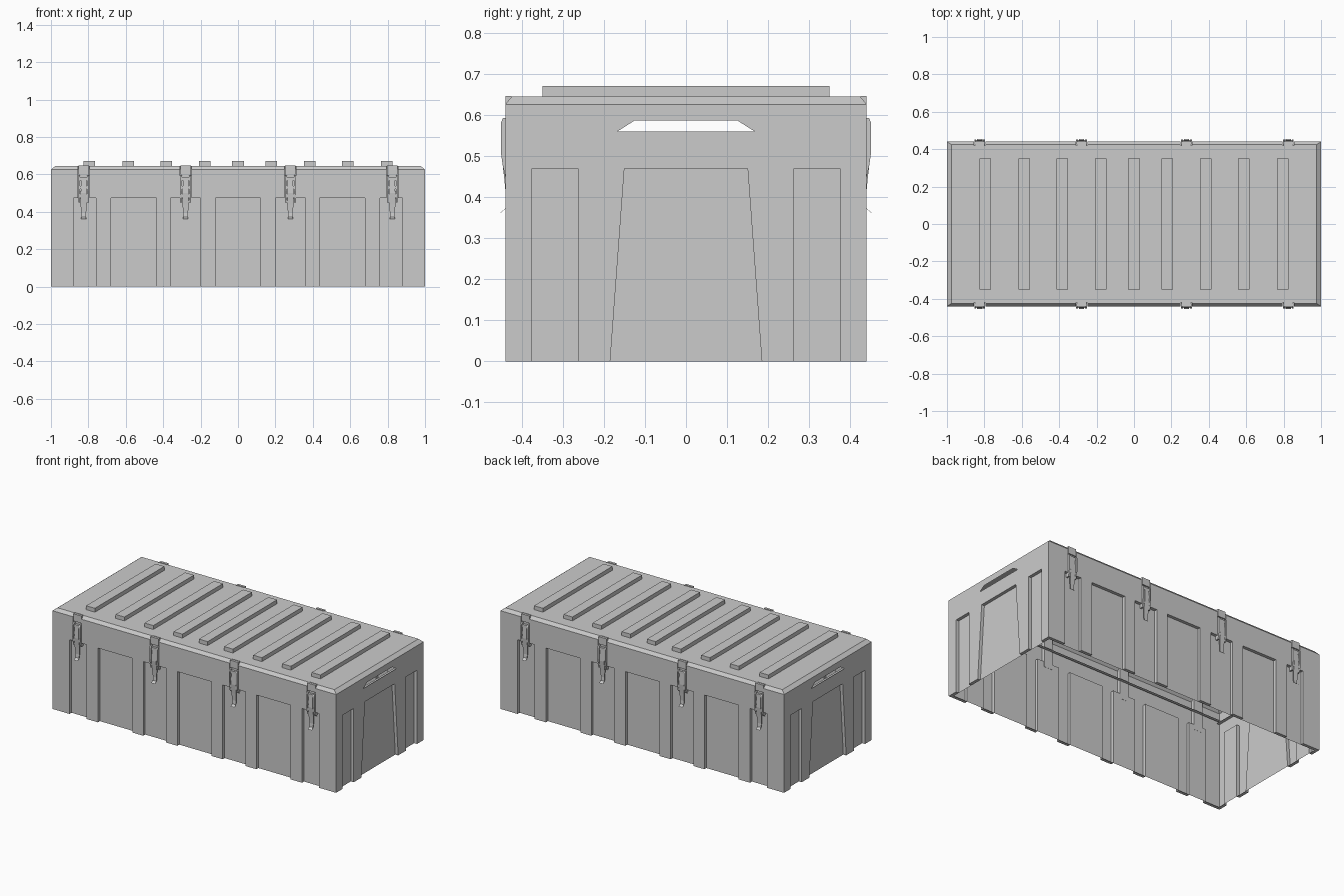
import bpy, bmesh
from math import pi
from mathutils import Matrix

if "Cube" in bpy.data.objects:
    bpy.data.objects.remove(bpy.data.objects["Cube"])

D = 0.02          # depth of the recessed panels
HX, HY = 1.0, 0.44


def prism(bm, pts, axis, a, b):
    """Extrude a 2D profile from a to b along x or y (profile is in the other axis and z)."""
    def place(p, t):
        return (t, p[0], p[1]) if axis == 'x' else (p[0], t, p[1])
    lo = [bm.verts.new(place(p, a)) for p in pts]
    hi = [bm.verts.new(place(p, b)) for p in pts]
    n = len(pts)
    faces = [bm.faces.new(lo), bm.faces.new(hi)]
    for i in range(n):
        faces.append(bm.faces.new((lo[i], lo[(i + 1) % n], hi[(i + 1) % n], hi[i])))
    bmesh.ops.recalc_face_normals(bm, faces=faces)


def box(bm, x0, x1, y0, y1, z0, z1):
    prism(bm, [(y0, z0), (y1, z0), (y1, z1), (y0, z1)], 'x', x0, x1)


def finish(bm, name):
    me = bpy.data.meshes.new(name)
    bm.to_mesh(me)
    bm.free()
    ob = bpy.data.objects.new(name, me)
    bpy.context.collection.objects.link(ob)
    return ob


# Case shell with a chamfered top edge
bm = bmesh.new()
rings = []
for x, y, z in ((HX, HY, 0), (HX, HY, 0.626), (0.976, 0.424, 0.645)):
    rings.append([bm.verts.new((sx * x, sy * y, z))
                  for sx, sy in ((-1, -1), (1, -1), (1, 1), (-1, 1))])
for lo, hi in zip(rings, rings[1:]):
    for i in range(4):
        j = (i + 1) % 4
        bm.faces.new((lo[i], lo[j], hi[j], hi[i]))
bm.faces.new(rings[0])
bm.faces.new(rings[-1])
bmesh.ops.recalc_face_normals(bm, faces=bm.faces)
shell = finish(bm, "case_shell")

# Cutters: wall panels, latch slots, end panels, hand holes
panels = [(-0.88, -0.76), (-0.68, -0.437), (-0.36, -0.2), (-0.12, 0.12),
          (0.2, 0.36), (0.437, 0.68), (0.76, 0.88)]
latch_x = (-0.825, -0.28, 0.28, 0.825)
bm = bmesh.new()
for s in (-1, 1):
    y0, y1 = sorted((s * (HY - D), s * (HY + 0.1)))
    for a, b in panels:
        box(bm, a, b, y0, y1, -0.1, 0.473)
    y0, y1 = sorted((s * (HY - D - 0.001), s * (HY + 0.12)))
    for x in latch_x:
        box(bm, x - 0.031, x + 0.031, y0, y1, 0.44, 0.8)
    a, b = s * (HX - D), s * (HX + 0.1)
    for t in (-1, 1):
        prism(bm, [(t * 0.375, -0.1), (t * 0.263, -0.1), (t * 0.263, 0.47), (t * 0.375, 0.47)], 'x', a, b)
    prism(bm, [(-0.192, -0.1), (0.192, -0.1), (0.15, 0.47), (-0.15, 0.47)], 'x', a, b)
hole = [(-0.167, 0.56), (0.167, 0.56), (0.126, 0.586), (-0.126, 0.586)]
prism(bm, hole, 'x', -1.2, 1.2)
cutter = finish(bm, "panel_cutter")
cutter.hide_render = True

mod = shell.modifiers.new("panels", 'BOOLEAN')
mod.operation = 'DIFFERENCE'
mod.solver = 'EXACT'
mod.use_self = True
mod.object = cutter
bpy.context.view_layer.objects.active = shell
bpy.ops.object.modifier_apply(modifier=mod.name)
bpy.data.objects.remove(cutter)

# Open the underside and remove the long tunnel between the hand holes
bm = bmesh.new()
bm.from_mesh(shell.data)
doomed = []
for f in bm.faces:
    xs = [v.co.x for v in f.verts]
    zs = [v.co.z for v in f.verts]
    ys = [abs(v.co.y) for v in f.verts]
    floor = max(zs) < 0.001
    tunnel = max(ys) < 0.17 and min(zs) > 0.55 and max(zs) < 0.59 and max(xs) - min(xs) > 1
    if floor or tunnel:
        doomed.append(f)
bmesh.ops.delete(bm, geom=doomed, context='FACES')
bm.to_mesh(shell.data)
bm.free()

# Feet closing the bottoms of the ribs between panels
bm = bmesh.new()


def flat(x0, x1, y0, y1, z):
    bm.faces.new([bm.verts.new(c) for c in ((x0, y0, z), (x0, y1, z), (x1, y1, z), (x1, y0, z))])


edges = [-HX] + [e for p in panels for e in p] + [HX]
ends = [-0.42, -0.375, -0.263, -0.185, 0.185, 0.263, 0.375, 0.42]
for s in (-1, 1):
    y0, y1 = sorted((s * HY, s * (HY - D)))
    for a, b in zip(edges[::2], edges[1::2]):
        flat(a, b, y0, y1, 0)
    x0, x1 = sorted((s * HX, s * (HX - D)))
    for a, b in zip(ends[::2], ends[1::2]):
        flat(x0, x1, a, b, 0)
finish(bm, "rib_feet")

# Inner ledge where the lid meets the body
bm = bmesh.new()
for s in (-1, 1):
    y0, y1 = sorted((s * (HY - D), s * (HY - 2 * D)))
    flat(-HX + D, HX - D, y0, y1, 0.555)
    x0, x1 = sorted((s * HX, s * (HX - D)))
    flat(x0, x1, -HY, HY, 0.555)
finish(bm, "lid_ledge")

# Raised bars across the lid
bm = bmesh.new()
for x in (-0.795, -0.587, -0.383, -0.178, 0, 0.178, 0.383, 0.587, 0.795):
    box(bm, x - 0.031, x + 0.031, -0.35, 0.35, 0.645, 0.67)
bmesh.ops.delete(bm, geom=[f for f in bm.faces if f.calc_center_median().z < 0.646], context='FACES')
finish(bm, "lid_bars")

# Latch: catch plate, side rails, cross bars and a flared lever
bm = bmesh.new()
box(bm, -0.026, 0.026, -0.432, -0.419, 0.47, 0.638)
box(bm, -0.028, 0.028, -0.440, -0.425, 0.6, 0.646)
rail = [(-0.42, 0.594), (-0.446, 0.592), (-0.451, 0.58), (-0.451, 0.51),
        (-0.446, 0.475), (-0.44, 0.45), (-0.42, 0.45)]
for s in (-1, 1):
    a, b = sorted((s * 0.019, s * 0.029))
    prism(bm, rail, 'x', a, b)
for z in (0.575, 0.53, 0.485):
    box(bm, -0.02, 0.02, -0.446, -0.43, z - 0.009, z + 0.009)
lever = [(-0.446, 0.57), (-0.449, 0.5), (-0.442, 0.44), (-0.438, 0.395), (-0.44, 0.372), (-0.455, 0.36)]
wide = [0.014, 0.016, 0.017, 0.013, 0.012, 0.014]
rows = []
for (y, z), w in zip(lever, wide):
    rows.append([bm.verts.new(c) for c in ((-w, y, z), (w, y, z), (w, y + 0.005, z + 0.003), (-w, y + 0.005, z + 0.003))])
new = [bm.faces.new(rows[0]), bm.faces.new(rows[-1])]
for r, q in zip(rows, rows[1:]):
    for i in range(4):
        new.append(bm.faces.new((r[i], r[(i + 1) % 4], q[(i + 1) % 4], q[i])))
bmesh.ops.recalc_face_normals(bm, faces=new)
first = finish(bm, "latch")

# Four latches on the front and four on the back
mesh = first.data
bpy.data.objects.remove(first)
for side, turn in (("front", 0), ("back", pi)):
    for i, x in enumerate(latch_x):
        ob = bpy.data.objects.new(f"{side}_latch_{i + 1}", mesh)
        ob.matrix_world = Matrix.Translation((x, 0, 0)) @ Matrix.Rotation(turn, 4, 'Z')
        bpy.context.collection.objects.link(ob)
